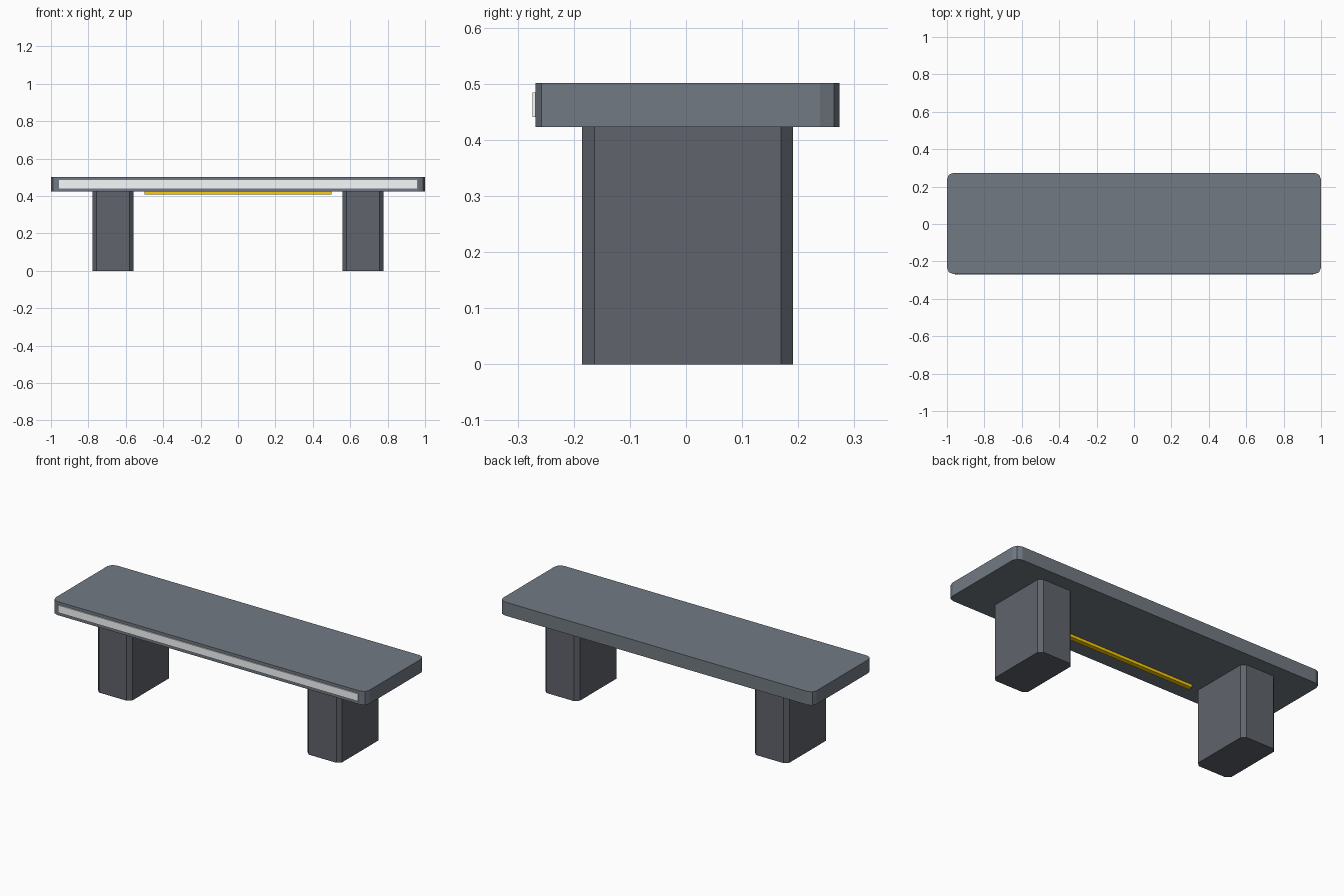
import bpy, bmesh

if "Cube" in bpy.data.objects:
    bpy.data.objects.remove(bpy.data.objects["Cube"])


def material(name, color):
    m = bpy.data.materials.new(name)
    m.diffuse_color = color
    m.use_nodes = True
    m.node_tree.nodes["Principled BSDF"].inputs["Base Color"].default_value = m.diffuse_color
    return m


def block(name, x, y, z, mat, radius=0, segments=1):
    """Box from (min, max) ranges, with optional rounded upright edges."""
    bm = bmesh.new()
    bmesh.ops.create_cube(bm, size=1)
    for v in bm.verts:
        v.co = [r[0] if c < 0 else r[1] for c, r in zip(v.co, (x, y, z))]
    if radius:
        upright = [e for e in bm.edges
                   if abs(e.verts[0].co.z - e.verts[1].co.z) > 0.01]
        bmesh.ops.bevel(bm, geom=upright, offset=radius, offset_type='OFFSET',
                        segments=segments, profile=0.5, affect='EDGES')
    mesh = bpy.data.meshes.new(name)
    bm.to_mesh(mesh)
    bm.free()
    mesh.materials.append(mat)
    ob = bpy.data.objects.new(name, mesh)
    bpy.context.collection.objects.link(ob)
    return ob


slab_grey = material("slab_grey", (0.17, 0.195, 0.228, 1))
leg_grey = material("leg_grey", (0.115, 0.126, 0.15, 1))
panel_grey = material("panel_grey", (0.93, 0.95, 0.97, 1))
amber = material("amber", (1.0, 0.62, 0.0, 1))

# Seat slab with rounded corners
block("seat", (-1, 1), (-0.268, 0.274), (0.423, 0.501), slab_grey, 0.035, 2)

# Two block legs with chamfered corners
for side, name in ((-1, "left_leg"), (1, "right_leg")):
    cx = side * 0.668
    block(name, (cx - 0.11, cx + 0.11), (-0.185, 0.191), (0, 0.423),
          leg_grey, 0.022)

# Pale strip on the front edge
block("front_strip", (-0.957, 0.957), (-0.274, -0.263), (0.441, 0.484), panel_grey)

# Amber light bar under the seat
block("under_light", (-0.5, 0.5), (-0.167, -0.14), (0.407, 0.425), amber)
